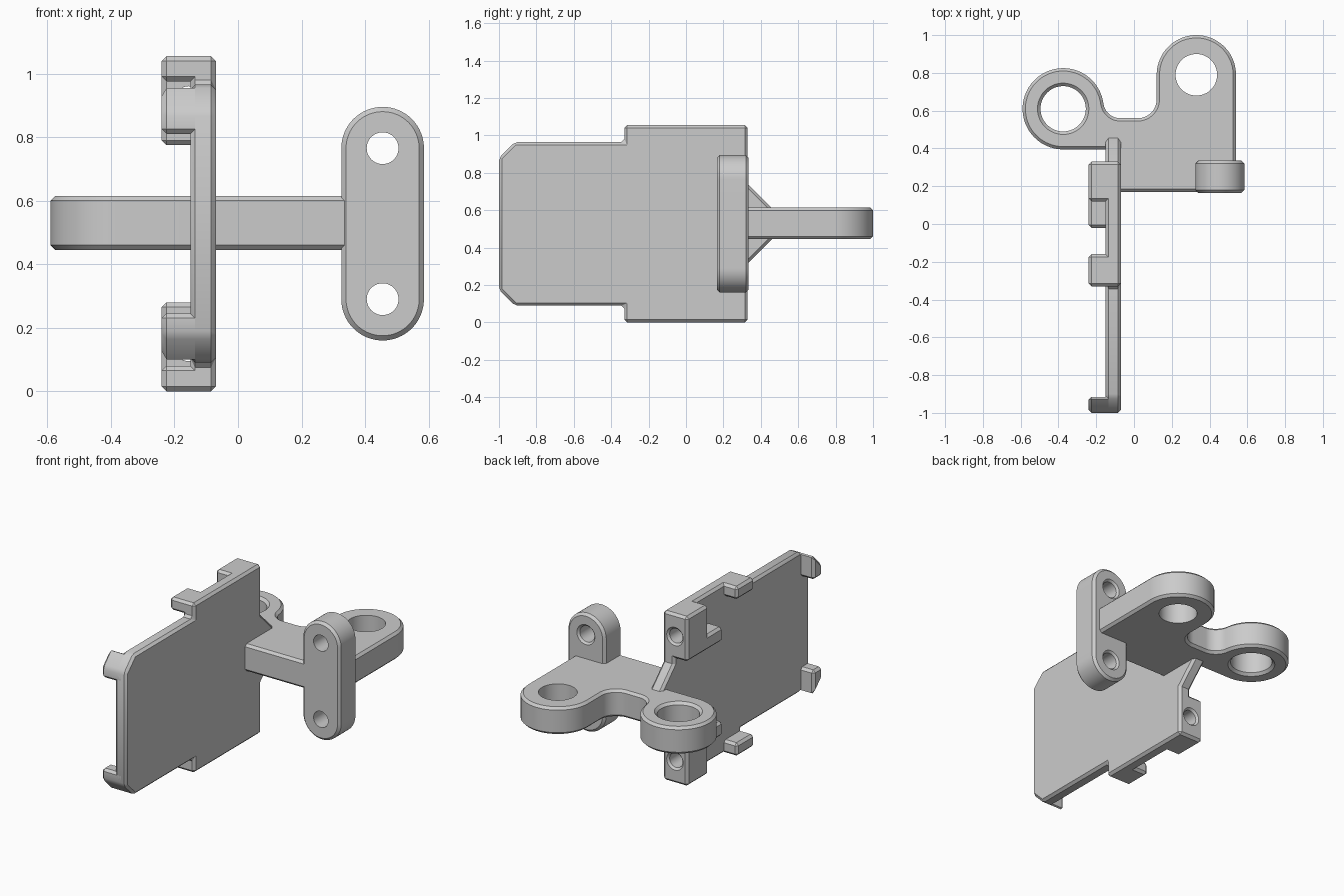
import bpy, bmesh, math
from mathutils import Vector

if "Cube" in bpy.data.objects:
    bpy.data.objects.remove(bpy.data.objects["Cube"])

H = 1.055          # total height, used for mirroring top to bottom
CH = 0.015         # chamfer size

grey = bpy.data.materials.new("plain grey")
grey.diffuse_color = (0.6, 0.6, 0.6, 1)
grey.use_nodes = True
grey.node_tree.nodes["Principled BSDF"].inputs["Base Color"].default_value = grey.diffuse_color


def place(axis, u, v, t):
    return Vector({'x': (t, u, v), 'y': (u, t, v), 'z': (u, v, t)}[axis])


def arc(cx, cy, r, a0, a1, n=24):
    return [(cx + r * math.cos(math.radians(a0 + (a1 - a0) * i / n)),
             cy + r * math.sin(math.radians(a0 + (a1 - a0) * i / n))) for i in range(n + 1)]


def rect(u0, u1, v0, v1):
    return [(u0, v0), (u1, v0), (u1, v1), (u0, v1)]


def stack(name, rings, axis):
    """Solid through a list of (outline, position) rings along an axis."""
    bm = bmesh.new()
    loops = [[bm.verts.new(place(axis, u, v, t)) for u, v in pts] for pts, t in rings]
    bm.faces.new(loops[0])
    bm.faces.new(loops[-1])
    n = len(loops[0])
    for a, b in zip(loops, loops[1:]):
        for i in range(n):
            bm.faces.new((a[i], a[(i + 1) % n], b[(i + 1) % n], b[i]))
    bmesh.ops.recalc_face_normals(bm, faces=bm.faces)
    me = bpy.data.meshes.new(name)
    bm.to_mesh(me)
    bm.free()
    me.materials.append(grey)
    ob = bpy.data.objects.new(name, me)
    bpy.context.collection.objects.link(ob)
    return ob


def hole(axis, u, v, r, a, b, c0=0.0, c1=0.0):
    """Cutter for a round hole with optional countersinks at either end."""
    e = 0.01
    prof = [(a - e, r + (c0 + e if c0 else 0)), (a + c0, r),
            (b - c1, r), (b + e, r + (c1 + e if c1 else 0))]
    ob = stack("hole_cutter", [(arc(u, v, q, 0, 352.5, 47), t) for t, q in prof], axis)
    ob.hide_render = True
    return ob


def part(name, pts, axis, a, b, cutters=()):
    """Chamfered prism with holes cut out."""
    ob = stack(name, [(pts, a), (pts, b)], axis)
    bev = ob.modifiers.new("chamfer", 'BEVEL')
    bev.width, bev.segments = CH, 1
    bev.limit_method, bev.angle_limit = 'ANGLE', math.radians(30)
    for c in cutters:
        m = ob.modifiers.new("hole", 'BOOLEAN')
        m.operation, m.solver, m.object = 'DIFFERENCE', 'EXACT', c
    bpy.context.view_layer.update()
    ev = ob.evaluated_get(bpy.context.evaluated_depsgraph_get())
    me = bpy.data.meshes.new_from_object(ev)
    ob.modifiers.clear()
    ob.data = me
    bpy.ops.object.select_all(action='DESELECT')
    ob.select_set(True)
    bpy.context.view_layer.objects.active = ob
    bpy.ops.object.shade_smooth_by_angle(angle=math.radians(25))
    return ob


def flip(pts):
    return [(u, H - v) for u, v in pts]


# screw holes running along y through the thick corner blocks
screws = [hole('y', -0.155, z, 0.045, 0.10, 0.33, 0, 0.012) for z in (0.915, H - 0.915)]

# upright back plate: wide rear, narrower front with clipped corners
half = [(0.33, H), (-0.33, H), (-0.33, 0.965), (-0.915, 0.965), (-1.0, 0.88)]
part("plate", half + flip(half)[::-1], 'x', -0.15, -0.07, screws)

# holding blocks, ledges, hooks and corner clips, mirrored top and bottom
for side, f, cut in (("top", lambda p: p, screws[0]), ("bottom", flip, screws[1])):
    part(side + "_screw_block", f(rect(0.12, 0.33, 0.775, H)), 'x', -0.24, -0.09, [cut])
    part(side + "_ledge", f(rect(-0.02, 0.16, 0.775, 0.868)), 'x', -0.24, -0.10)
    part(side + "_hook", f(rect(-0.33, -0.16, 0.975, H)), 'x', -0.24, -0.09)
    part(side + "_corner_clip",
         f([(-1.0, 0.81), (-0.915, 0.81), (-0.915, 0.965), (-1.0, 0.88)]), 'x', -0.24, -0.09)

# gusset between plate and arm
part("gusset", [(0.25, 0.82), (0.47, 0.60), (0.47, 0.455), (0.25, 0.235)], 'x', -0.15, -0.07)

# flat arm with two eyes
arm = [(-0.10, 0.395), (-0.10, 0.17), (0.54, 0.17)]
arm += arc(0.33, 0.79, 0.21, 0, 180, 40)
arm += arc(0.02, 0.66, 0.10, 0, -90, 16)
arm += arc(-0.0726, 0.65, 0.09, -90, -172.5, 16)
arm += arc(-0.375, 0.61, 0.215, 7.5, 270, 56)[1:]
eyes = [hole('z', -0.375, 0.61, 0.12, 0.445, 0.615, 0.016, 0.016),
        hole('z', 0.33, 0.79, 0.11, 0.445, 0.615)]
part("arm", arm, 'z', 0.445, 0.615, eyes)

# upright rounded mounting tab with two holes
tab = arc(0.455, 0.765, 0.13, 0, 180, 32) + arc(0.455, 0.29, 0.13, 180, 360, 32)
bolts = [hole('y', 0.455, z, 0.05, 0.165, 0.335, 0, 0.012) for z in (0.765, 0.29)]
part("mounting_tab", tab, 'y', 0.165, 0.335, bolts)

for c in screws + eyes + bolts:
    bpy.data.objects.remove(c)
